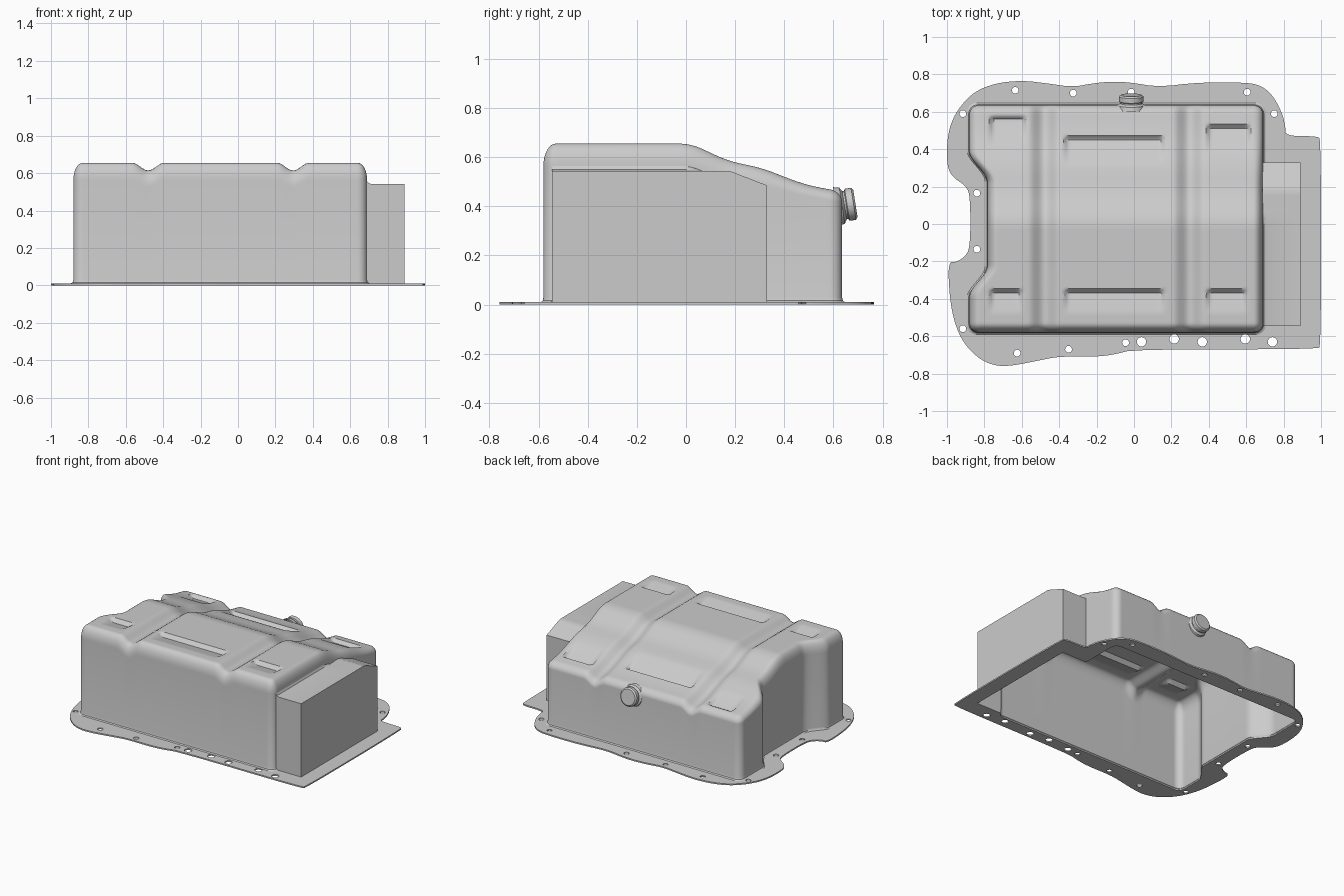
import bpy, bmesh
from math import sin, cos, pi, sqrt, hypot, radians

if "Cube" in bpy.data.objects:
    bpy.data.objects.remove(bpy.data.objects["Cube"])

Y0, Y1, XL, XR, R = -0.58, 0.635, -0.88, 0.69, 0.05   # body limits, corner radius
BY0, BY1, BX = -0.545, 0.33, 0.89                     # side box limits


def step(a, b, t):
    t = min(max((t - a) / (b - a), 0), 1)
    return t * t * (3 - 2 * t)


def interp(pts, t):
    for (a, p), (b, q) in zip(pts, pts[1:]):
        if t <= b:
            return p + (q - p) * max(0, (t - a) / (b - a))
    return pts[-1][1]


ROOF = [(-0.6, 0.655), (0.02, 0.655), (0.17, 0.585), (0.31, 0.555),
        (0.47, 0.493), (0.57, 0.47), (0.7, 0.455)]
# pockets: x from, x to, y of the steep step, length of the fading floor
POCKETS = [(-0.78, -0.59, -0.345, 0.13), (-0.38, 0.17, -0.345, 0.13), (0.38, 0.61, -0.345, 0.13),
           (-0.78, -0.57, 0.58, 0.16), (-0.38, 0.17, 0.475, 0.16), (0.38, 0.63, 0.535, 0.16)]


def left_side(y):
    # left wall with the shallow waist in the middle
    return XL + 0.097 * step(-0.39, -0.22, y) * (1 - step(0.22, 0.39, y))


def roof(x, y):
    z = sum(interp(ROOF, y + d) for d in (-0.04, -0.02, 0, 0.02, 0.04)) / 5
    for gx in (-0.48, 0.295):                       # grooves running front to back
        z -= 0.042 * (1 - step(0, 0.085, abs(x - gx)))
    for a, b, ys, ln in POCKETS:
        if ys - ln < y < ys:
            side = step(a, a + 0.03, x) * (1 - step(b - 0.03, b, x))
            z -= 0.032 * side * (1 - step(ys - 0.025, ys, y)) * (y - ys + ln) / ln
    # rounded rim
    a, b = min(x - left_side(y), XR - x), min(y - Y0, Y1 - y)
    if a < R and b < R:
        d = R - hypot(R - a, R - b)
    else:
        d = min(a, b)
    k = min(max((R - d) / R, 0), 1)
    drop = 0.09 if y < 0.1 else 0.09 - 0.045 * step(0.1, 0.55, y)
    return z - drop * (1 - sqrt(1 - k * k))


def spaced(a, b, n):
    # samples bunched at both ends for the rounded rim
    edge = [R * (1 - cos(i / 8 * pi / 2)) for i in range(8)]
    mid = [a + R + (b - a - 2 * R) * i / n for i in range(n + 1)]
    return [a + e for e in edge] + mid + [b - e for e in reversed(edge)]


def finish(name, bm, angle=35):
    bmesh.ops.recalc_face_normals(bm, faces=bm.faces)
    me = bpy.data.meshes.new(name)
    bm.to_mesh(me)
    bm.free()
    ob = bpy.data.objects.new(name, me)
    bpy.context.collection.objects.link(ob)
    smooth(ob, angle)
    return ob


def smooth(ob, angle):
    bpy.ops.object.select_all(action='DESELECT')
    ob.select_set(True)
    bpy.context.view_layer.objects.active = ob
    bpy.ops.object.shade_smooth_by_angle(angle=radians(angle))


# pan body: roof grid plus walls dropped from its border
bm = bmesh.new()
rows = []
for y in spaced(Y0, Y1, 90):
    b = min(y - Y0, Y1 - y)
    inset = R - sqrt(max(0, R * R - (R - b) ** 2)) if b < R else 0
    l, r = left_side(y) + inset, XR - inset
    us = [(x - XL) / (XR - XL) for x in spaced(XL, XR, 110)]
    rows.append([bm.verts.new((x, y, roof(x, y))) for x in (l + (r - l) * u for u in us)])
for p, q in zip(rows, rows[1:]):
    for i in range(len(p) - 1):
        bm.faces.new((p[i], p[i + 1], q[i + 1], q[i]))
border = rows[0][:-1] + [r[-1] for r in rows[:-1]] + rows[-1][:0:-1] + [r[0] for r in rows[:0:-1]]
outline = [(v.co.x, v.co.y) for v in border]


def in_box(v):
    return v.co.x > 0.65 and BY0 < v.co.y < BY1


prev = border
for z, grow in ((0.03, 1), (0.016, 1.005), (0.01, 1.018)):
    ring = [bm.verts.new(((v.co.x + 0.09) * grow - 0.09 if z < 0.03 else v.co.x,
                          v.co.y * grow if z < 0.03 else v.co.y, z)) for v in border]
    for i in range(len(ring)):
        j = (i + 1) % len(ring)
        if not (in_box(border[i]) and in_box(border[j])):
            bm.faces.new((prev[i], prev[j], ring[j], ring[i]))
    prev = ring
bmesh.ops.delete(bm, geom=[v for v in bm.verts if not v.link_faces], context='VERTS')
finish("pan_body", bm)

# side box: lipped roof, open towards the body and below
bm = bmesh.new()
strips = []
for i in range(41):
    y = BY0 + (BY1 - BY0) * i / 40
    z = interp([(BY0, 0.543), (0.18, 0.543), (BY1, 0.485)], y)
    lip = max(z, roof(XR, y))
    pts = [(XR - 0.004, lip), (XR + 0.005, z + (lip - z) * 0.3), (XR + 0.02, z), (BX, z), (BX, 0.008)]
    strips.append([bm.verts.new((x, y, h)) for x, h in pts])
for p, q in zip(strips, strips[1:]):
    for i in range(len(p) - 1):
        bm.faces.new((p[i], p[i + 1], q[i + 1], q[i]))
for s in (strips[0], strips[-1]):
    foot = bm.verts.new((XR - 0.004, s[0].co.y, 0.008))
    bm.faces.new(s + [foot])
finish("side_box", bm, 30)

# mounting flange: flat filled curve with the opening and bolt holes
EDGE = [(1, 0.45), (0.98, 0.47), (0.81, 0.47), (0.81, 0.52), (0.79, 0.6), (0.74, 0.69), (0.68, 0.74),
        (0.6, 0.757), (0.34, 0.757), (0.13, 0.732), (-0.02, 0.757), (-0.12, 0.762), (-0.22, 0.752),
        (-0.33, 0.732), (-0.45, 0.75), (-0.6, 0.768), (-0.74, 0.753), (-0.85, 0.71), (-0.93, 0.63),
        (-0.98, 0.54), (-1, 0.44), (-1, 0.31), (-0.97, 0.25), (-0.9, 0.205), (-0.875, 0.15),
        (-0.875, -0.13), (-0.91, -0.18), (-0.95, -0.203), (-0.995, -0.205), (-0.985, -0.4),
        (-0.96, -0.53), (-0.91, -0.64), (-0.83, -0.72), (-0.75, -0.757), (-0.66, -0.76),
        (-0.5, -0.728), (-0.4, -0.708), (-0.2, -0.71), (-0.1, -0.697), (0, -0.67), (0.98, -0.67),
        (1, -0.65)]
SMALL = [(-0.635, 0.715), (-0.325, 0.7), (-0.015, 0.705), (0.605, 0.705), (0.75, 0.59), (-0.915, 0.59),
         (-0.84, 0.165), (-0.84, -0.135), (-0.915, -0.56), (-0.625, -0.69), (-0.35, -0.67), (-0.045, -0.635)]
LARGE = [(0.04, -0.63), (0.215, -0.615), (0.365, -0.63), (0.595, -0.615), (0.74, -0.63)]


def chaikin(pts):
    out = []
    for (a, b), (c, d) in zip(pts, pts[1:] + pts[:1]):
        out += [(a * .75 + c * .25, b * .75 + d * .25), (a * .25 + c * .75, b * .25 + d * .75)]
    return out


opening, done = [], False
for x, y in outline:
    if x > 0.65 and BY0 < y < BY1:
        if not done:
            opening += [(XR, BY0), (BX, BY0), (BX, BY1), (XR, BY1)]
            done = True
    else:
        opening.append((x, y))
loops = [chaikin(chaikin(EDGE)), opening]
for holes, rad in ((SMALL, 0.018), (LARGE, 0.025)):
    loops += [[(x + rad * cos(k * pi / 10), y + rad * sin(k * pi / 10)) for k in range(20)] for x, y in holes]
cu = bpy.data.curves.new("flange_outline", 'CURVE')
cu.dimensions, cu.fill_mode, cu.extrude = '2D', 'BOTH', 0.005
for lp in loops:
    sp = cu.splines.new('POLY')
    sp.points.add(len(lp) - 1)
    for p, (x, y) in zip(sp.points, lp):
        p.co = (x, y, 0, 1)
    sp.use_cyclic_u = True
flange = bpy.data.objects.new("mounting_flange", cu)
flange.location.z = 0.005
bpy.context.collection.objects.link(flange)
bpy.ops.object.select_all(action='DESELECT')
flange.select_set(True)
bpy.context.view_layer.objects.active = flange
bpy.ops.object.convert(target='MESH')
smooth(bpy.context.view_layer.objects.active, 30)

# drain plug: turned profile (radius, height) on the back wall, tilted slightly up
bm = bmesh.new()
prev = None
for r, h in ((0.08, -0.02), (0.074, 0.005), (0.058, 0.015), (0.058, 0.022), (0.066, 0.026), (0.066, 0.052), (0.056, 0.06)):
    ring = [bm.verts.new((r * cos(k * pi / 16), r * sin(k * pi / 16), h)) for k in range(32)]
    if prev:
        for k in range(32):
            bm.faces.new((prev[k], prev[(k + 1) % 32], ring[(k + 1) % 32], ring[k]))
    prev = ring
bm.faces.new(prev)
plug = finish("drain_plug", bm, 30)
plug.location = (-0.015, 0.63, 0.402)
plug.rotation_euler.x = radians(-81)
